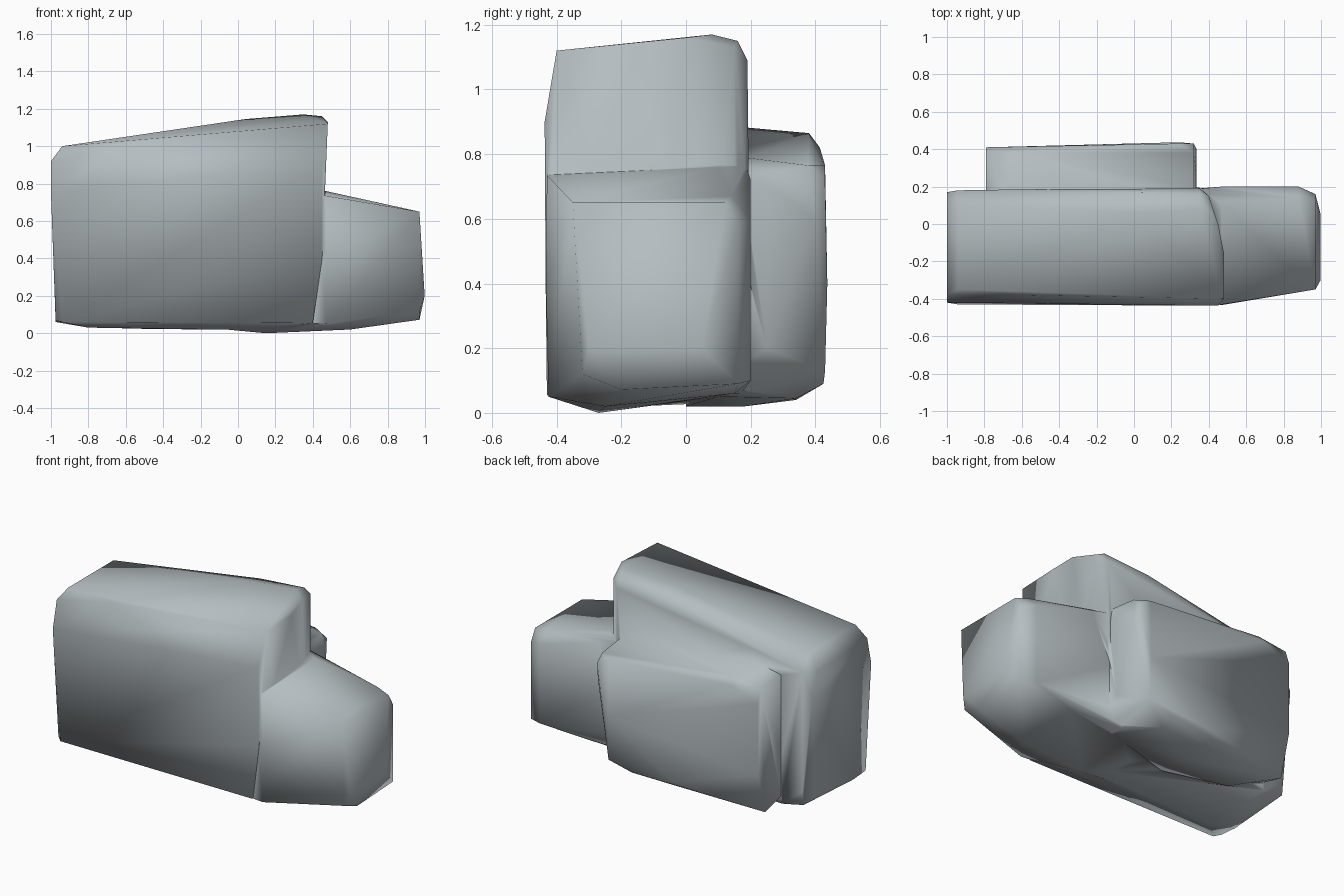
import bpy
import bmesh

stone = bpy.data.materials.new("pale grey stone")
stone.diffuse_color = (0.46, 0.51, 0.53, 1)


def boulder(name, sections):
    """Faceted rock: convex skin around (y, z) outlines placed along x."""
    bm = bmesh.new()
    for x, outline in sections:
        for y, z in outline:
            bm.verts.new((x, y, z))
    hull = bmesh.ops.convex_hull(bm, input=bm.verts[:])
    loose = {v for v in hull["geom_interior"] + hull["geom_unused"]
             if isinstance(v, bmesh.types.BMVert) and v.is_valid}
    bmesh.ops.delete(bm, geom=list(loose), context='VERTS')
    bmesh.ops.recalc_face_normals(bm, faces=bm.faces[:])
    mesh = bpy.data.meshes.new(name)
    bm.to_mesh(mesh)
    bm.free()
    mesh.materials.append(stone)
    ob = bpy.data.objects.new(name, mesh)
    bpy.context.collection.objects.link(ob)
    return ob


# tall front boulder, rising to the right
tall = boulder("rock_cluster", [
    (-1.00, [(-0.42, 0.75), (-0.38, 0.92), (0.12, 0.90), (0.17, 0.75)]),
    (-0.975, [(-0.40, 0.07), (-0.28, 0.06), (0.10, 0.10)]),
    (-0.94, [(-0.43, 0.06), (0.17, 0.06), (0.178, 0.15),
             (-0.35, 1.00), (0.10, 1.00), (0.18, 0.90)]),
    (-0.80, [(-0.30, 0.03), (0.18, 0.035)]),
    (-0.60, [(-0.38, 1.01), (0.10, 1.025), (0.185, 0.96)]),
    (0.04, [(0.06, 1.145), (0.17, 1.12)]),
    (0.20, [(-0.27, 0.015), (0.19, 0.06)]),
    (0.35, [(0.08, 1.17), (0.16, 1.15), (0.19, 1.09), (0.195, 0.60)]),
    (0.40, [(-0.43, 0.055), (-0.30, 0.05), (0.15, 0.10), (0.15, 0.70), (0.15, 1.13)]),
    (0.45, [(0.00, 1.16), (-0.434, 0.72), (-0.05, 0.70), (-0.437, 0.90),
            (-0.434, 0.40)]),
    (0.48, [(-0.40, 1.12), (-0.15, 1.13)]),
])

# low boulder at the right
low = boulder("low_right_rock", [
    (-0.15, [(-0.27, 0.028), (0.15, 0.06), (-0.30, 0.70)]),
    (0.15, [(-0.40, 0.79), (0.17, 0.81), (-0.40, 0.06), (-0.27, 0.0), (0.17, 0.06)]),
    (0.47, [(-0.43, 0.735), (-0.433, 0.40), (-0.425, 0.05), (0.10, 0.76), (0.20, 0.72)]),
    (0.60, [(-0.25, 0.02), (0.15, 0.06)]),
    (0.88, [(0.20, 0.60), (0.20, 0.10), (0.14, 0.67)]),
    (0.97, [(-0.35, 0.65), (0.12, 0.65), (0.16, 0.58), (0.16, 0.09),
            (-0.20, 0.072), (-0.32, 0.12)]),
    (0.998, [(-0.30, 0.20), (0.05, 0.20)]),
])

# shallow boulder behind
back = boulder("back_rock", [
    (-0.79, [(0.10, 0.10), (0.10, 0.85), (0.28, 0.06), (0.34, 0.04), (0.41, 0.30),
             (0.41, 0.75), (0.38, 0.84)]),
    (-0.60, [(0.38, 0.865), (0.414, 0.82), (0.10, 0.89), (0.10, 0.025)]),
    (-0.20, [(0.00, 0.02), (0.18, 0.02), (0.34, 0.04), (0.42, 0.10)]),
    (0.08, [(0.34, 0.045), (0.425, 0.09)]),
    (0.24, [(0.43, 0.765), (0.437, 0.40), (0.43, 0.13), (0.10, 0.05)]),
    (0.32, [(0.43, 0.72), (0.38, 0.765), (0.10, 0.80), (0.10, 0.10)]),
    (0.335, [(0.10, 0.70), (0.25, 0.70), (0.25, 0.20), (0.40, 0.60)]),
])

# fuse into one weathered mass with soft shading
bpy.ops.object.select_all(action='DESELECT')
tall.select_set(True)
bpy.context.view_layer.objects.active = tall
for part in (low, back):
    mod = tall.modifiers.new("fuse", 'BOOLEAN')
    mod.operation = 'UNION'
    mod.solver = 'EXACT'
    mod.object = part
    bpy.ops.object.modifier_apply(modifier=mod.name)
    bpy.data.objects.remove(part)
bpy.ops.object.shade_smooth_by_angle(angle=1.5)
